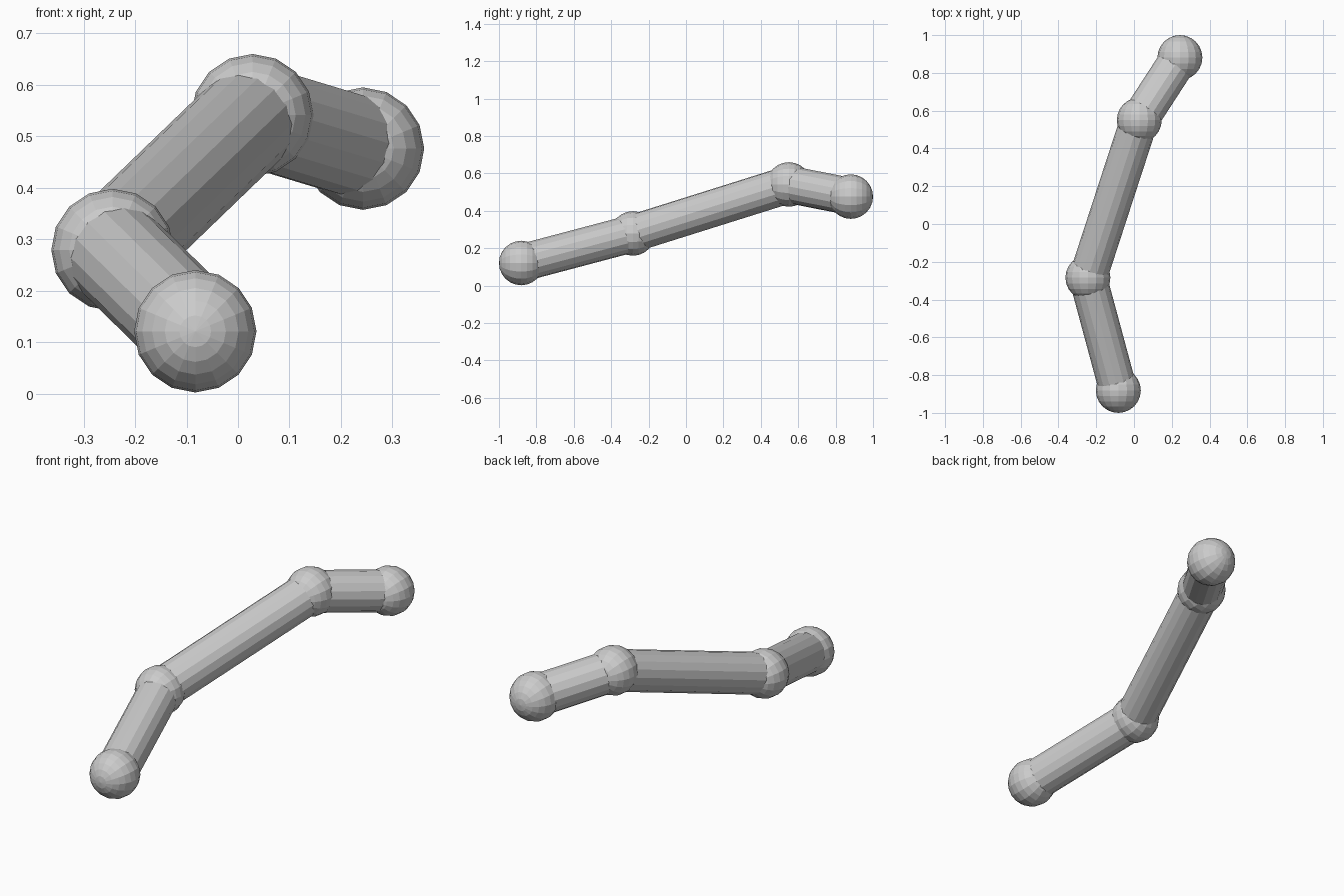
import bpy
from math import radians
from mathutils import Vector

if "Cube" in bpy.data.objects:
    bpy.data.objects.remove(bpy.data.objects["Cube"])

BALL_RADIUS = 0.119
TUBE_RADIUS = 0.1

# Joint centres along the chain, front to back
JOINTS = [Vector(p) for p in (
    (-0.083, -0.881, 0.121),
    (-0.244, -0.284, 0.279),
    (0.028, 0.550, 0.541),
    (0.243, 0.881, 0.476),
)]


def add_ball(name, centre):
    """Flat-faced ball with its poles along y."""
    bpy.ops.mesh.primitive_uv_sphere_add(
        segments=16, ring_count=12, radius=BALL_RADIUS,
        location=centre, rotation=(radians(90), 0, 0))
    bpy.context.object.name = name


def add_tube(name, start, end):
    """Flat-faced tube running between two joint centres."""
    axis = end - start
    bpy.ops.mesh.primitive_cylinder_add(
        vertices=16, radius=TUBE_RADIUS, depth=axis.length,
        location=(start + end) / 2,
        rotation=axis.to_track_quat('Z', 'Y').to_euler())
    bpy.context.object.name = name


# Balls at the joints and ends
for name, centre in zip(("front_end_ball", "front_joint_ball",
                         "back_joint_ball", "back_end_ball"), JOINTS):
    add_ball(name, centre)

# Tubes linking neighbouring balls
for name, start, end in zip(("front_tube", "middle_tube", "back_tube"),
                            JOINTS, JOINTS[1:]):
    add_tube(name, start, end)
